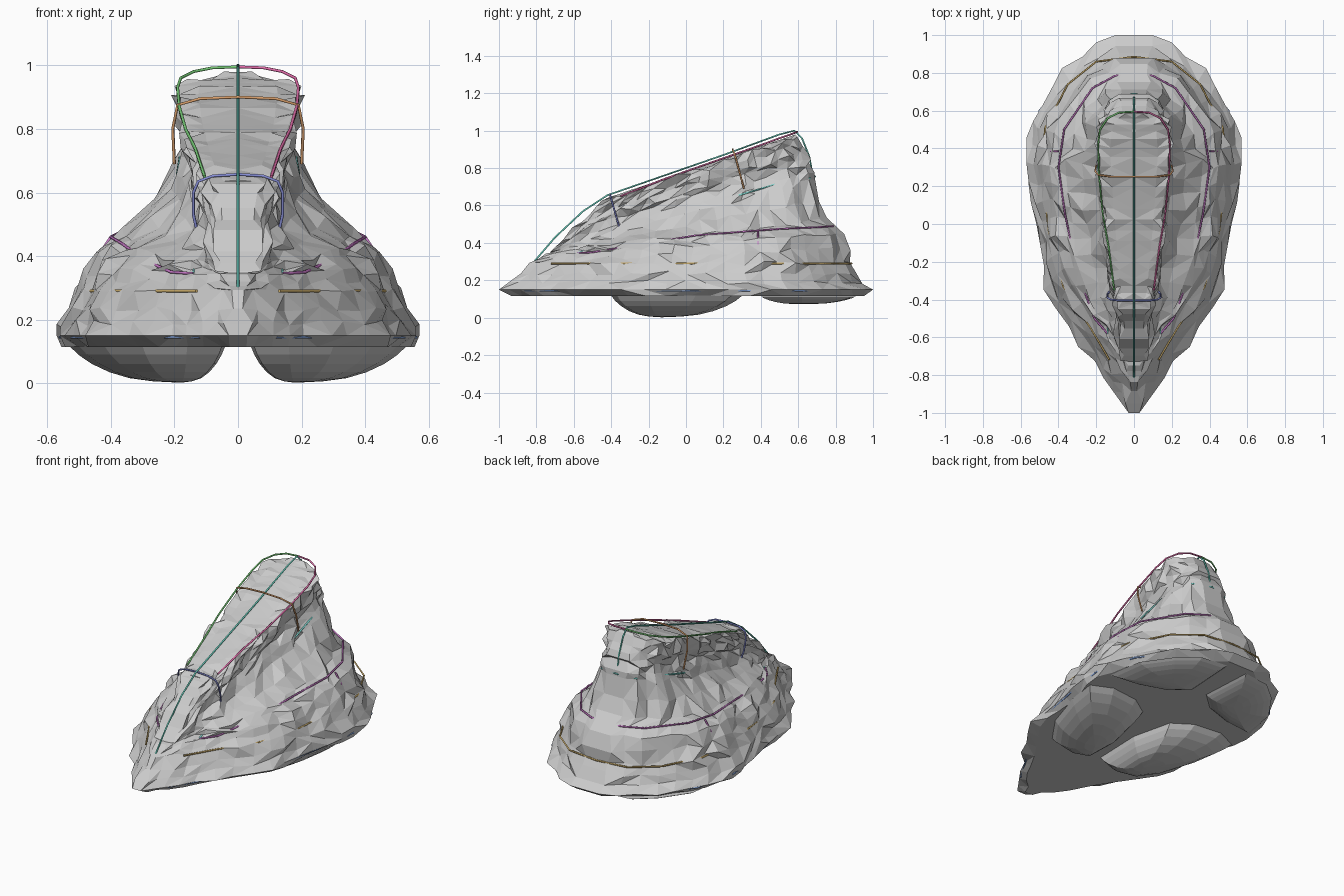
import bpy, bmesh, random
from mathutils import Vector

if "Cube" in bpy.data.objects:
    bpy.data.objects.remove(bpy.data.objects["Cube"])
random.seed(4)

def lerp(a, b, t):
    return a + (b - a) * t

def interp(pts, u):
    for (a, p), (b, q) in zip(pts, pts[1:]):
        if u <= b:
            return lerp(p, q, (u - a) / (b - a))
    return pts[-1][1]

# half-width outlines along length (0 = nose, 1 = heel)
TEAR = [(0, .05), (.1, .30), (.2, .53), (.31, .79), (.5, .91), (.66, 1), (.8, .91),
        (.9, .66), (.96, .40), (1, .17)]
GRIP = [(0, .35), (.05, .52), (.25, .68), (.5, .85), (.8, 1), (.92, .92), (.97, .7), (1, .35)]

# hull rings: y front, z front, y back, z back, half width, blend to grip outline
RINGS = [(-.93, .115, .95, .115, .54, 0),
         (-1, .15, 1, .15, .575, 0),
         (-.94, .19, .94, .19, .555, 0),
         (-.84, .285, .885, .29, .515, 0),
         (-.77, .33, .85, .45, .455, 0),
         (-.73, .35, .74, .53, .36, .15),
         (-.70, .37, .69, .74, .205, .8),
         (-.60, .47, .66, .82, .17, 1),
         (-.52, .55, .65, .89, .185, 1),
         (-.44, .625, .60, .965, .195, 1)]
N = 22

def ring(r):
    y0, z0, y1, z1, w, k = r
    out = []
    for i in range(N + 1):
        t = i / N
        u = lerp(t, t * t * (3 - 2 * t), .5)
        h = w * lerp(interp(TEAR, u), interp(GRIP, u), k)
        out.append(Vector((h, lerp(y0, y1, u), lerp(z0, z1, u))))
    ends = [out[0].copy(), out[-1].copy()]   # close ends on the centre plane
    for e in ends:
        e.x = 0
    return [ends[0]] + out + [ends[1]]

def finish(bm, name):
    bmesh.ops.recalc_face_normals(bm, faces=bm.faces)
    me = bpy.data.meshes.new(name)
    bm.to_mesh(me)
    bm.free()
    ob = bpy.data.objects.new(name, me)
    bpy.context.collection.objects.link(ob)
    m = ob.modifiers.new("mirror", 'MIRROR')
    m.use_clip = True

# rough faceted hull with handle
rows = []
for a, b in zip(RINGS, RINGS[1:]):
    steps = 2 if abs(b[3] - a[3]) > .065 else 1
    for s in range(steps):
        rows.append(ring([lerp(p, q, s / steps) for p, q in zip(a, b)]))
rows.append(ring(RINGS[-1]))
bm = bmesh.new()
grid = []
for ri, pts in enumerate(rows):
    jit = [random.choice([-.012, -.006, 0, .004, .018]) for _ in pts]
    lift = [random.uniform(-.012, .012) if ri > 1 else 0 for _ in pts]
    jit[0], jit[-1], lift[0], lift[-1] = jit[1], jit[-2], lift[1], lift[-2]
    if ri == 1:                     # rim keeps its full length
        jit[0] = jit[1] = jit[-1] = jit[-2] = 0
    row = []
    for p, j, dz in zip(pts, jit, lift):
        x = max(.01, p.x + j) if p.x > .001 else 0
        dy = j * (.7 if p.y > .2 else -.5)
        row.append(bm.verts.new((x, p.y + dy, p.z + dz)))
    grid.append(row)
top = rows[-1]                      # gently crowned top surface
for f, dz in ((.65, .008), (0, .014)):
    grid.append([bm.verts.new((p.x * f, lerp(.1, p.y, .97),
                               p.z + dz + (random.uniform(-.01, .008) if f else 0)))
                 for p in top])
grid.insert(0, [bm.verts.new((0, p.y, .115)) for p in rows[0]])  # flat underside
for a, b in zip(grid, grid[1:]):
    for i in range(len(a) - 1):
        v = [a[i], a[i + 1], b[i + 1], b[i]]
        if random.random() < .5:
            bm.faces.new((v[0], v[1], v[2])), bm.faces.new((v[0], v[2], v[3]))
        else:
            bm.faces.new((v[0], v[1], v[3])), bm.faces.new((v[1], v[2], v[3]))
bmesh.ops.remove_doubles(bm, verts=bm.verts, dist=.0005)
finish(bm, "hull")

# rounded underside pads divided by a cross-shaped channel
def pad(name, outline, centre, depth):
    bm = bmesh.new()
    layers = []
    for s, f in ((1, -.05), (.92, .2), (.8, .46), (.64, .7), (.46, .87), (.25, .96)):
        layers.append([bm.verts.new((lerp(centre[0], x, s), lerp(centre[1], y, s),
                                     .112 - depth * f)) for x, y in outline])
    n = len(outline)
    for a, b in zip(layers, layers[1:]):
        for i in range(n):
            bm.faces.new((a[i], a[(i + 1) % n], b[(i + 1) % n], b[i]))
    tip = bm.verts.new((*centre, .112 - depth))
    for i in range(n):
        bm.faces.new((layers[-1][i], layers[-1][(i + 1) % n], tip))
    bm.faces.new(layers[0])
    finish(bm, name)

pad("front_pads", [(.05, -.36), (.16, -.4), (.3, -.37), (.42, -.2), (.5, .05),
                   (.53, .24), (.4, .3), (.22, .28), (.1, .2), (.04, -.05)], (.18, -.13), .11)
pad("rear_pads", [(.05, .58), (.16, .48), (.34, .42), (.51, .4), (.48, .62),
                  (.36, .79), (.24, .89), (.07, .91)], (.22, .62), .04)

# thin coloured guide lines
def line(name, pts, color, mirror=True):
    cu = bpy.data.curves.new(name, 'CURVE')
    cu.dimensions = '3D'
    cu.bevel_depth = .005
    cu.bevel_resolution = 1
    cu.use_fill_caps = True
    sp = cu.splines.new('POLY')
    sp.points.add(len(pts) - 1)
    for p, c in zip(sp.points, pts):
        p.co = (*c, 1)
    ob = bpy.data.objects.new(name, cu)
    bpy.context.collection.objects.link(ob)
    mat = bpy.data.materials.new(name)
    mat.diffuse_color = (*color, 1)
    mat.use_nodes = True
    mat.node_tree.nodes["Principled BSDF"].inputs["Base Color"].default_value = mat.diffuse_color
    cu.materials.append(mat)
    if mirror:
        ob.modifiers.new("mirror", 'MIRROR')

teal, purple, tan = (.12, .55, .45), (.6, .2, .6), (.6, .42, .15)
line("centre_line", [(0, -.82, .29), (0, -.7, .43), (0, -.55, .57), (0, -.42, .655), (0, .2, .87),
                     (0, .5, .98), (0, .58, 1), (0, .62, .96), (0, .66, .86), (0, .68, .75)], teal, False)
for s, col, nm in ((1, (.75, .15, .4), "right"), (-1, (.2, .65, .2), "left")):
    line(nm + "_handle_edge", [(s * x, y, z) for x, y, z in
         ((0, .595, .995), (.08, .59, .992), (.14, .56, .98), (.18, .5, .96), (.19, .42, .93),
          (.185, .25, .87), (.165, .05, .8), (.135, -.12, .74), (.105, -.35, .65))], col, False)
line("front_handle_section", [(0, -.405, .657), (.08, -.405, .652), (.125, -.4, .635), (.14, -.39, .6),
                              (.14, -.37, .53), (.12, -.345, .44)], (.25, .28, .7))
line("middle_handle_section", [(0, .25, .9), (.12, .25, .895), (.19, .26, .875), (.205, .28, .8),
                               (.2, .31, .69)], (.7, .35, .15))
line("waist_line", [(.14, -.58, .345), (.12, -.35, .43), (.16, -.05, .55), (.19, .3, .66),
                    (.18, .5, .72), (.12, .66, .745), (0, .69, .755)], (.2, .65, .6))
line("shoulder_line", [(.14, -.58, .345), (.21, -.5, .35), (.3, -.25, .39), (.365, .05, .44),
                       (.4, .3, .46), (.37, .5, .475), (.22, .72, .485), (.1, .785, .49),
                       (0, .79, .49)], purple)
line("side_rib", [(.45, .385, .34), (.44, .385, .4), (.4, .385, .46)], purple)
line("lower_line", [(.13, -.72, .29), (.23, -.55, .29), (.375, -.33, .29), (.45, -.05, .29),
                    (.49, .3, .29), (.47, .51, .29), (.35, .74, .29), (.2, .86, .29), (0, .885, .29)], tan)
line("nose_tick", [(.36, -.4, .23), (.33, -.37, .29), (.31, -.34, .33)], (.65, .65, .2))
line("rim_line", [(.12, -.86, .145), (.29, -.58, .145), (.45, -.3, .145), (.52, .05, .145),
                  (.56, .33, .145), (.5, .6, .145), (.34, .8, .145), (0, .96, .145)], (.25, .4, .75))
